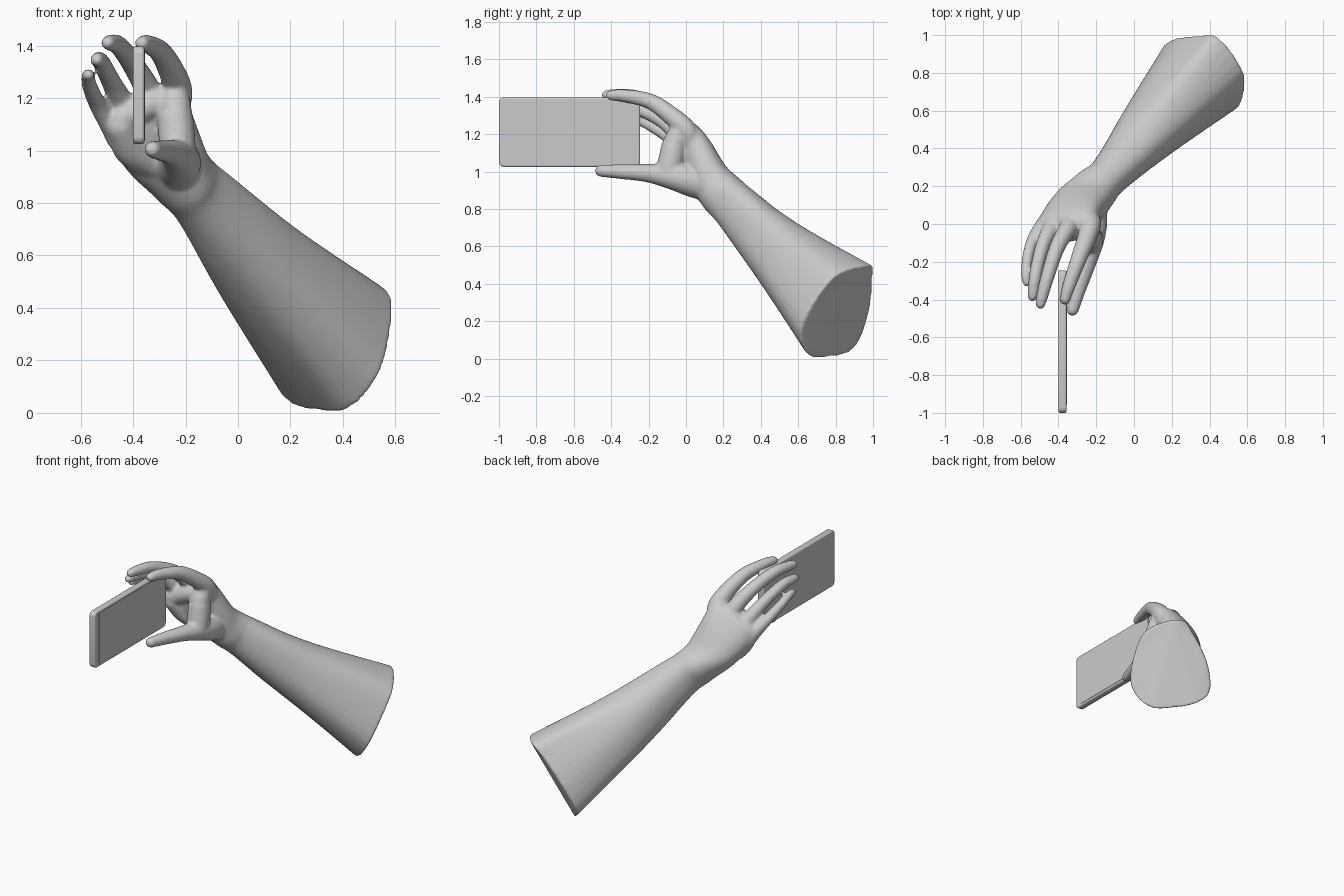
import bpy, bmesh, math
from mathutils import Vector as V


def new_object(name, bm):
    bmesh.ops.recalc_face_normals(bm, faces=bm.faces)
    me = bpy.data.meshes.new(name)
    bm.to_mesh(me)
    bm.free()
    ob = bpy.data.objects.new(name, me)
    bpy.context.collection.objects.link(ob)
    return ob


def spline(keys, steps=6, closed=False):
    """Catmull-Rom through keys, each a flat list of numbers."""
    k = [V(x) for x in keys]
    k = k[-1:] + k + k[:2] if closed else [k[0] * 2 - k[1]] + k + [k[-1] * 2 - k[-2]]
    out = []
    for i in range(1, len(k) - 2):
        p, q, r, s = k[i - 1:i + 3]
        for j in range(steps):
            t = j / steps
            out.append(0.5 * (2 * q + (r - p) * t + (2 * p - 5 * q + 4 * r - s) * t * t
                              + (3 * q - p - 3 * r + s) * t ** 3))
    return out if closed else out + [k[-2]]


def loft(bm, sections, n=28, power=2.0):
    """Skin (super)elliptical sections (centre, half axis a, half axis b), capped."""
    def f(x):
        return math.copysign(abs(x) ** (2 / power), x)
    rings = []
    for c, a, b in sections:
        rings.append([bm.verts.new(c + a * f(math.cos(2 * math.pi * i / n))
                                   + b * f(math.sin(2 * math.pi * i / n))) for i in range(n)])
    for r, s in zip(rings, rings[1:]):
        for i in range(n):
            j = (i + 1) % n
            bm.faces.new((r[i], r[j], s[j], s[i]))
    bm.faces.new(rings[0])
    bm.faces.new(rings[-1])
    return rings


def finger(bm, keys):
    """Round-ended tube through (x, y, z, radius) keys, base to tip."""
    pts = [(V(p[:3]), p[3]) for p in spline(keys)]
    end, r = pts[-1]
    d = (end - pts[-2][0]).normalized()
    pts += [(end + d * r * math.sin(t), r * math.cos(t)) for t in (0.4, 0.8, 1.15, 1.4)]
    secs = []
    for i, (c, r) in enumerate(pts):
        t = (pts[min(i + 1, len(pts) - 1)][0] - pts[max(i - 1, 0)][0]).normalized()
        a = t.cross(V((0, 0.3, 1))).normalized()
        secs.append((c, a * r, t.cross(a) * r))
    loft(bm, secs, 18)


bm = bmesh.new()

# forearm from the cut end through the wrist and palm to the knuckles
arm = [
    (0.375, 0.80, 0.255, 0.058, 0.135, 0.23, 0.20, -0.138, 0.083),
    (0.09, 0.505, 0.555, 0.052, 0.09, 0.155, 0.135, -0.10, 0.042),
    (-0.125, 0.265, 0.81, 0.045, 0.063, 0.107, 0.085, -0.07, 0.014),
    (-0.20, 0.19, 0.885, 0.022, 0.08, 0.09, 0.105, -0.052, 0.026),
    (-0.272, 0.12, 0.97, -0.008, 0.088, 0.062, 0.142, -0.01, 0.046),
    (-0.33, 0.05, 1.085, -0.012, 0.085, 0.045, 0.153, 0.014, 0.064),
    (-0.36, 0.0, 1.175, -0.01, 0.062, 0.034, 0.152, 0.014, 0.068),
    (-0.37, -0.025, 1.21, -0.005, 0.03, 0.015, 0.125, 0.01, 0.058),
]
s = spline([k[:3] for k in arm]), spline([k[3:6] for k in arm]), spline([k[6:] for k in arm])
rings = loft(bm, list(zip(*s)), 40, 2.3)

# irregular outline of the cut end, fading into the forearm
outline = spline([(.45, .99, .50), (.575, .82, .46), (.585, .70, .33), (.54, .61, .15), (.43, .655, .015),
                  (.31, .76, .008), (.21, .87, .03), (.155, .935, .11), (.22, .985, .27), (.35, .998, .43)],
                 4, True)
shift = [p - v.co for p, v in zip(outline, rings[0])]
for k in range(9):
    for v, d in zip(rings[k], shift):
        v.co += d * (1 - k / 9) ** 1.3

# index, middle, ring, little finger
finger(bm, [(-0.235, 0.03, 1.15, .05), (-0.228, 0.0, 1.225, .055), (-0.25, -0.075, 1.295, .051),
            (-0.295, -0.19, 1.375, .043), (-0.345, -0.33, 1.406, .035), (-0.365, -0.40, 1.408, .029)])
finger(bm, [(-0.33, 0.02, 1.13, .05), (-0.345, -0.015, 1.23, .05), (-0.405, -0.12, 1.335, .042),
            (-0.455, -0.27, 1.40, .037), (-0.485, -0.38, 1.41, .032), (-0.495, -0.425, 1.41, .027)])
finger(bm, [(-0.41, 0.01, 1.09, .05), (-0.435, -0.02, 1.165, .048), (-0.485, -0.12, 1.265, .038),
            (-0.52, -0.26, 1.335, .034), (-0.533, -0.35, 1.346, .03), (-0.537, -0.385, 1.345, .026)])
finger(bm, [(-0.455, 0.02, 1.04, .045), (-0.485, -0.015, 1.10, .044), (-0.537, -0.09, 1.18, .034),
            (-0.565, -0.19, 1.245, .03), (-0.572, -0.27, 1.282, .026), (-0.569, -0.31, 1.288, .023)])
# thumb with its fleshy base
finger(bm, [(-0.235, 0.14, 0.905, .075), (-0.225, 0.03, 0.95, .085), (-0.225, -0.08, 0.975, .07),
            (-0.25, -0.21, 0.992, .049), (-0.295, -0.35, 1.0, .04), (-0.325, -0.455, 1.004, .033)])
# web between thumb and index, and the pads of the palm
finger(bm, [(-0.24, -0.03, 1.22, .055), (-0.24, -0.06, 1.15, .066), (-0.235, -0.075, 1.08, .07),
            (-0.23, -0.09, 1.01, .07)])
finger(bm, [(-0.31, 0.08, 0.95, .07), (-0.40, 0.025, 1.01, .075), (-0.445, -0.04, 1.09, .06)])
finger(bm, [(-0.24, -0.02, 1.20, .05), (-0.35, -0.035, 1.17, .06), (-0.44, -0.045, 1.12, .055)])

hand = new_object("hand_and_forearm", bm)
m = hand.modifiers.new("fuse", 'REMESH')
m.mode = 'VOXEL'
m.voxel_size = 0.008
m.use_smooth_shade = True
m = hand.modifiers.new("soften", 'SMOOTH')
m.factor = 0.5
m.iterations = 14


def rounded_slab(name, lo, hi, corner, edge):
    """Box thin in x with rounded corners and softened rims."""
    bm = bmesh.new()
    bmesh.ops.create_cube(bm, size=1)
    lo, hi = V(lo), V(hi)
    for v in bm.verts:
        v.co = V([lo[i] + (v.co[i] + 0.5) * (hi[i] - lo[i]) for i in range(3)])
    es = [e for e in bm.edges if abs(e.verts[0].co.x - e.verts[1].co.x) > 1e-4]
    bmesh.ops.bevel(bm, geom=es, offset=corner, segments=5, profile=0.5, affect='EDGES')
    ob = new_object(name, bm)
    b = ob.modifiers.new("rim", 'BEVEL')
    b.width = edge
    b.segments = 3
    b.angle_limit = math.radians(40)
    bpy.context.view_layer.objects.active = ob
    ob.select_set(True)
    bpy.ops.object.shade_smooth_by_angle()
    ob.select_set(False)
    return ob


# phone: body and screen
rounded_slab("phone_body", (-0.40, -1.0, 1.025), (-0.357, -0.245, 1.397), 0.028, 0.009)
rounded_slab("phone_screen", (-0.362, -0.955, 1.04), (-0.355, -0.285, 1.383), 0.008, 0.001)
